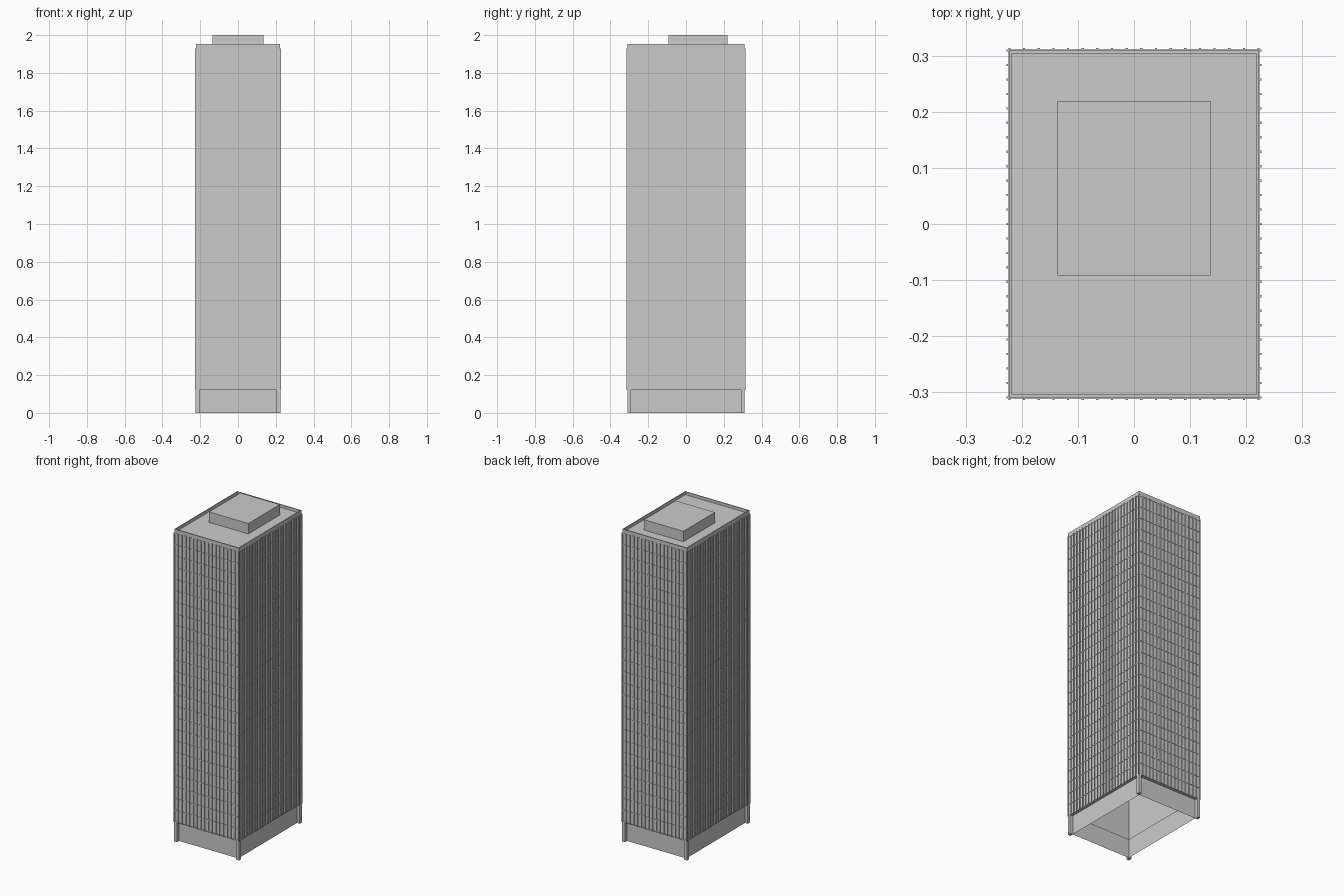
import bpy
import bmesh

if "Cube" in bpy.data.objects:
    bpy.data.objects.remove(bpy.data.objects["Cube"], do_unlink=True)

grey = bpy.data.materials.new("light grey")
grey.use_nodes = True
grey.diffuse_color = (0.6, 0.6, 0.6, 1)
grey.node_tree.nodes["Principled BSDF"].inputs["Base Color"].default_value = (0.6, 0.6, 0.6, 1)

HX, HY = 0.222, 0.309        # tower half sizes
LX, LY = 0.205, 0.29         # lobby half sizes
BASE, FIN_TOP, TOP, ROOF = 0.12, 1.93, 1.953, 1.935


def finish(name, bm):
    mesh = bpy.data.meshes.new(name)
    bm.to_mesh(mesh)
    bm.free()
    mesh.materials.append(grey)
    obj = bpy.data.objects.new(name, mesh)
    bpy.context.scene.collection.objects.link(obj)
    return obj


def add_box(bm, x0, x1, y0, y1, z0, z1):
    verts = bmesh.ops.create_cube(bm, size=1)["verts"]
    for v in verts:
        v.co = (x1 if v.co.x > 0 else x0, y1 if v.co.y > 0 else y0, z1 if v.co.z > 0 else z0)


def add_shell(bm, rings):
    """Join rectangular rings (half x, half y, z) into a continuous skin."""
    loops = [[bm.verts.new((sx * x, sy * y, z)) for sx, sy in ((-1, -1), (1, -1), (1, 1), (-1, 1))]
             for x, y, z in rings]
    for a, b in zip(loops, loops[1:]):
        for i in range(4):
            j = (i + 1) % 4
            bm.faces.new((a[i], a[j], b[j], b[i]))
    return loops


# Lobby walls, soffit, tower skin, parapet and roof
bm = bmesh.new()
rim = 0.005
loops = add_shell(bm, [(LX, LY, 0), (LX, LY, BASE), (HX, HY, BASE), (HX, HY, FIN_TOP),
                       (HX + 0.001, HY + 0.001, FIN_TOP), (HX + 0.001, HY + 0.001, TOP),
                       (HX - rim, HY - rim, TOP), (HX - rim, HY - rim, ROOF)])
bm.faces.new(loops[-1])
finish("tower_shell", bm)

# Rooftop plant room, set towards the back
bm = bmesh.new()
add_box(bm, -0.136, 0.136, -0.092, 0.219, ROOF, 2.0)
finish("plant_room", bm)

# Corner columns beside the lobby
bm = bmesh.new()
for sx in (-1, 1):
    for sy in (-1, 1):
        xs = sorted((sx * LX, sx * (HX + 0.002)))
        ys = sorted((sy * LY, sy * (HY + 0.002)))
        add_box(bm, *xs, *ys, 0, BASE)
finish("corner_columns", bm)

# Vertical fins on all four sides
bm = bmesh.new()
w, out = 0.002, 0.005
for s in (-1, 1):
    for i in range(18):
        x = -HX + 2 * HX * i / 17
        ys = sorted((s * HY, s * (HY + out)))
        add_box(bm, x - w, x + w, *ys, BASE, FIN_TOP)
    for i in range(25):
        y = -HY + 2 * HY * i / 24
        xs = sorted((s * HX, s * (HX + out)))
        add_box(bm, *xs, y - w, y + w, BASE, FIN_TOP)
finish("vertical_fins", bm)

# Floor bands around the tower
bm = bmesh.new()
floors = 25
for i in range(floors + 1):
    z = BASE + (FIN_TOP - 0.006 - BASE) * i / floors
    add_shell(bm, [(HX, HY, z), (HX + 0.002, HY + 0.002, z),
                   (HX + 0.002, HY + 0.002, z + 0.006), (HX, HY, z + 0.006)])
finish("floor_bands", bm)
